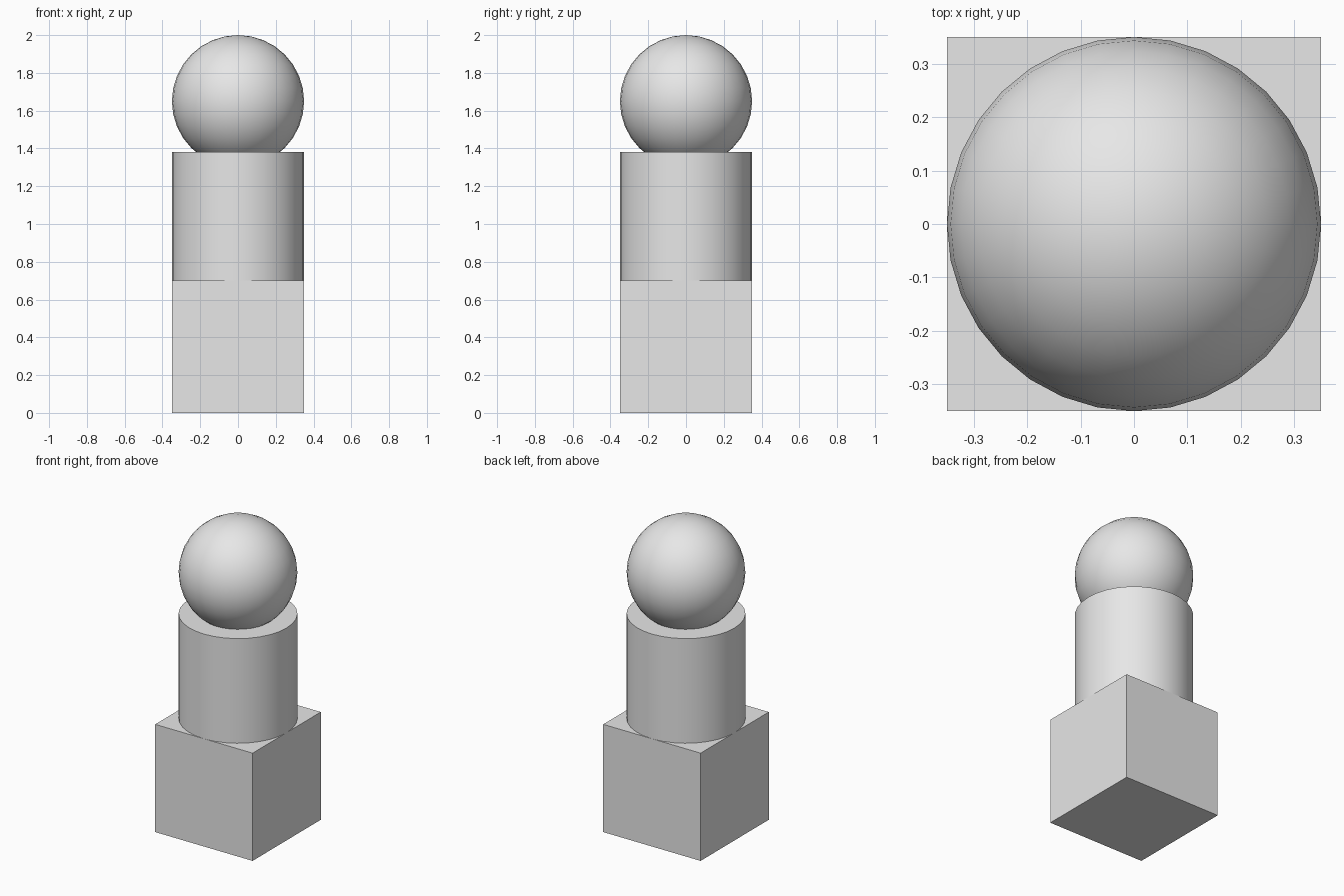
import bpy
import math

# Remove the default object
default = bpy.data.objects.get("Cube")
if default:
    bpy.data.objects.remove(default, do_unlink=True)

SIZE = 0.7
RADIUS = SIZE / 2

# Single plain grey material
GREY = (0.8, 0.8, 0.8, 1.0)
grey = bpy.data.materials.new("plain_grey")
grey.use_nodes = True
grey.diffuse_color = GREY
shader = next(n for n in grey.node_tree.nodes if n.type == "BSDF_PRINCIPLED")
shader.inputs["Base Color"].default_value = GREY


def finish(name, smooth=False):
    """Name the newest object, colour it and shade it."""
    obj = bpy.context.object
    obj.name = name
    obj.data.name = name
    obj.data.materials.append(grey)
    if smooth:
        bpy.ops.object.shade_smooth_by_angle(angle=math.radians(30))
    return obj


# Square base block
bpy.ops.mesh.primitive_cube_add(size=SIZE, location=(0, 0, RADIUS))
finish("base_block")

# Round column, sunk slightly into the block
bpy.ops.mesh.primitive_cylinder_add(
    vertices=32, radius=RADIUS, depth=SIZE, location=(0, 0, 1.03))
finish("column", smooth=True)

# Ball resting in the top of the column
bpy.ops.mesh.primitive_uv_sphere_add(
    segments=32, ring_count=16, radius=RADIUS, location=(0, 0, 1.65))
finish("ball", smooth=True)
